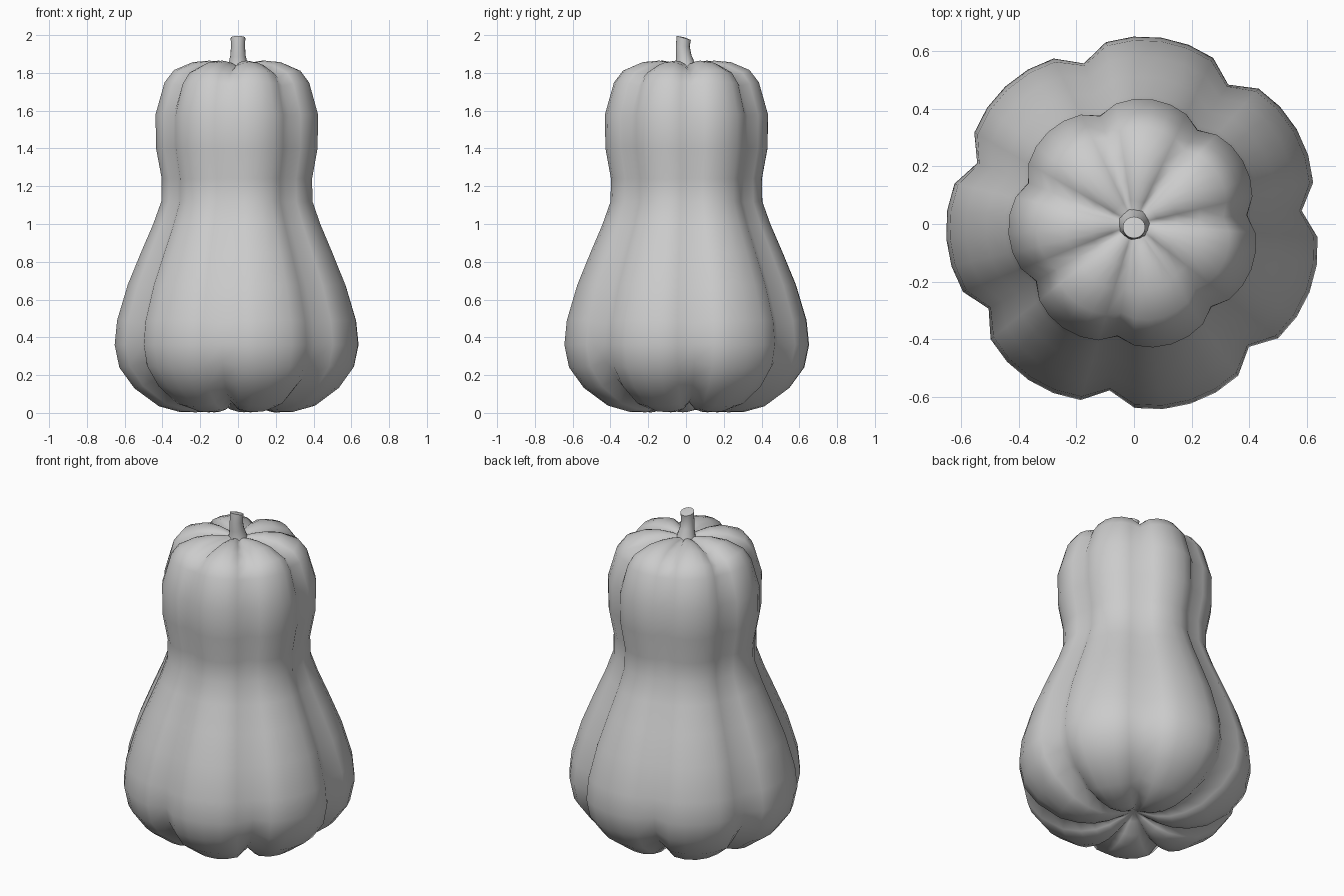
import bpy, bmesh, math
from mathutils import Vector, Matrix

if "Cube" in bpy.data.objects:
    bpy.data.objects.remove(bpy.data.objects["Cube"])

LOBES, STEPS = 7, 6
SEG = LOBES * STEPS
GROOVE = math.radians(4.5)      # angle of the first groove


def loft(name, rings, start, end):
    """Skin a list of point rings; start / end are pole points."""
    bm = bmesh.new()
    vr = [[bm.verts.new(p) for p in ring] for ring in rings]
    n = len(vr[0])
    for a, b in zip(vr, vr[1:]):
        for i in range(n):
            j = (i + 1) % n
            bm.faces.new((a[i], a[j], b[j], b[i]))
    lo, hi = bm.verts.new(start), bm.verts.new(end)
    for i in range(n):
        j = (i + 1) % n
        bm.faces.new((vr[0][j], vr[0][i], lo))
        bm.faces.new((vr[-1][i], vr[-1][j], hi))
    bmesh.ops.recalc_face_normals(bm, faces=bm.faces)
    me = bpy.data.meshes.new(name)
    bm.to_mesh(me)
    bm.free()
    ob = bpy.data.objects.new(name, me)
    bpy.context.collection.objects.link(ob)
    return ob


# Gourd body: crest radius, height, groove depth, groove sharpness
profile = [
    (0.06, 0.070, 0.01, 0.5), (0.14, 0.025, 0.04, 0.5), (0.22, 0.003, 0.055, 0.45),
    (0.31, 0.005, 0.065, 0.4), (0.42, 0.035, 0.07, 0.38), (0.55, 0.13, 0.072, 0.36),
    (0.63, 0.24, 0.072, 0.35), (0.655, 0.36, 0.07, 0.35), (0.642, 0.49, 0.066, 0.38),
    (0.585, 0.68, 0.058, 0.42), (0.515, 0.85, 0.05, 0.5), (0.45, 1.00, 0.042, 0.55),
    (0.407, 1.12, 0.037, 0.6), (0.405, 1.24, 0.037, 0.6), (0.435, 1.40, 0.04, 0.6),
    (0.438, 1.58, 0.045, 0.6), (0.39, 1.75, 0.05, 0.6), (0.34, 1.815, 0.05, 0.6),
    (0.24, 1.857, 0.048, 0.6), (0.15, 1.865, 0.04, 0.6), (0.08, 1.855, 0.02, 0.6),
]
bottom, top = (0, 0.1), (0, 1.83)
pts = [bottom] + [p[:2] for p in profile] + [top]
rings = []
for k, (r, z, depth, power) in enumerate(profile):
    tr, tz = pts[k + 2][0] - pts[k][0], pts[k + 2][1] - pts[k][1]
    ln = math.hypot(tr, tz)
    nr, nz = tz / ln, -tr / ln
    ring = []
    for i in range(SEG):
        ang = GROOVE + 2 * math.pi * i / SEG
        d = depth * (1 - abs(math.sin(math.pi * (i % STEPS) / STEPS)) ** power)
        rr = r - nr * d
        ring.append((rr * math.cos(ang), rr * math.sin(ang), z - nz * d))
    rings.append(ring)
body = loft("gourd_body", rings, (0, 0, bottom[1]), (0, 0, top[1]))
for f in body.data.polygons:
    f.use_smooth = True

# Stem: bent tapering tube (y, z, radius, tilt in degrees)
stem_path = [(0, 1.81, 0.062, 0), (-0.003, 1.85, 0.05, 3), (-0.012, 1.89, 0.041, 6),
             (-0.017, 1.94, 0.037, -2), (-0.012, 1.985, 0.039, -16)]
rings = []
for y, z, r, tilt in stem_path:
    rot = Matrix.Rotation(math.radians(tilt), 3, 'X')
    rings.append([rot @ Vector((r * math.cos(2 * math.pi * i / 16),
                                r * math.sin(2 * math.pi * i / 16), 0)) + Vector((0, y, z))
                  for i in range(16)])
stem = loft("stem", rings, (0, 0, 1.81), (0, -0.011, 1.989))
bpy.ops.object.select_all(action='DESELECT')
stem.select_set(True)
bpy.context.view_layer.objects.active = stem
bpy.ops.object.shade_smooth_by_angle(angle=math.radians(40))
